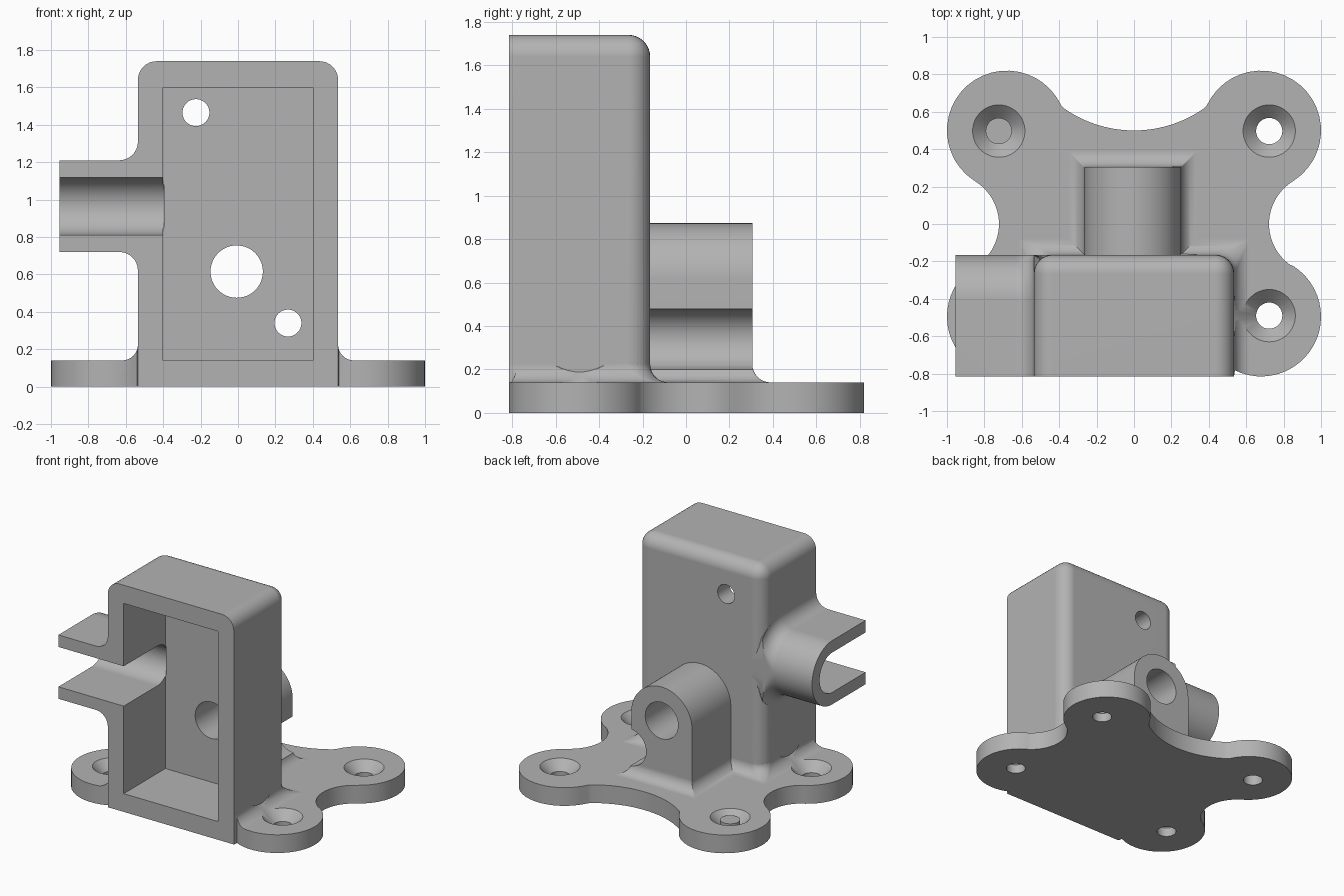
import bpy, bmesh
from math import sin, cos, radians, pi

if "Cube" in bpy.data.objects:
    bpy.data.objects.remove(bpy.data.objects["Cube"], do_unlink=True)

FRONT, BACK = -0.815, -0.165      # housing depth
HALF, TOP = 0.535, 1.74           # housing half width and height
PLATE = 0.14                      # plate thickness
FILLET = 0.085
BOSS_X, BOSS_Z, BOSS_R, BOSS_END = -0.007, 0.615, 0.258, 0.305
ARM_Y, ARM_Z, ARM_R = -0.41, 0.965, 0.245
STEPS = 8


def arc(cx, cy, r, a0, a1, n=24):
    angles = [radians(a0 + (a1 - a0) * i / n) for i in range(n + 1)]
    return [(cx + r * cos(a), cy + r * sin(a)) for a in angles]


def make_object(name, bm):
    bmesh.ops.recalc_face_normals(bm, faces=bm.faces)
    mesh = bpy.data.meshes.new(name)
    bm.to_mesh(mesh)
    bm.free()
    ob = bpy.data.objects.new(name, mesh)
    bpy.context.collection.objects.link(ob)
    return ob


def loft(name, rings):
    """Closed solid through rings with equal point counts."""
    bm = bmesh.new()
    loops = [[bm.verts.new(p) for p in ring] for ring in rings]
    n = len(loops[0])
    for a, b in zip(loops, loops[1:]):
        for i in range(n):
            j = (i + 1) % n
            bm.faces.new((a[i], a[j], b[j], b[i]))
    bm.faces.new(loops[0])
    bm.faces.new(loops[-1])
    return make_object(name, bm)


def prism(name, profile, lo, hi, axis="z"):
    place = {"x": lambda p, q, t: (t, p, q),
             "y": lambda p, q, t: (p, t, q),
             "z": lambda p, q, t: (p, q, t)}[axis]
    return loft(name, [[place(p, q, t) for p, q in profile] for t in (lo, hi)])


def rod(name, cx, cy, r, lo, hi, axis="z"):
    return prism(name, arc(cx, cy, r, 0, 360, 48)[:-1], lo, hi, axis)


def combine(target, tool, operation):
    mod = target.modifiers.new("combine", "BOOLEAN")
    mod.operation, mod.solver, mod.object = operation, "EXACT", tool
    bpy.context.view_layer.objects.active = target
    bpy.ops.object.modifier_apply(modifier=mod.name)
    bpy.data.objects.remove(tool, do_unlink=True)


def skirt(name, x0, x1, y0, y1, corner):
    """Concave fillet that runs from the plate up to a block's walls."""
    rings = []
    for i in range(-1, STEPS + 1):
        a = max(i, 0) / STEPS * pi / 2
        d = FILLET * (1 - sin(a))
        z = PLATE + FILLET * (1 - cos(a)) if i >= 0 else PLATE / 2
        c = max(0.004, corner * sin(a))
        outline = [(x0 - d, y0), (x1 + d, y0)]
        outline += arc(x1 + d - c, y1 + d - c, c, 0, 90, 6)
        outline += arc(x0 - d + c, y1 + d - c, c, 90, 180, 6)
        rings.append([(x, y, z) for x, y in outline])
    return loft(name, rings)


def plate_outline():
    half = [(HALF, FRONT)]
    half += arc(0.68, -0.495, 0.32, -116, 57)
    half += arc(0.99, 0, 0.268, 238.7, 121.3)[1:-1]
    half += arc(0.68, 0.5, 0.32, -57, 154.7)
    half += arc(0, 1.15, 0.65, -52.5, -90, 16)[1:]
    return half + [(-x, y) for x, y in reversed(half[:-1])]


def side_counterbore():
    return rod("counterbore", 0.265, 0.34, 0.14, -0.3, 0.6, "y")


# Lobed base plate with the fillets around housing and boss
bracket = prism("mounting_bracket", plate_outline(), 0, PLATE)
housing_skirt = skirt("housing_skirt", -HALF, HALF, FRONT - 0.1, BACK, 0.1)
combine(housing_skirt, prism("clip", plate_outline(), 0.02, 0.5), "INTERSECT")
combine(bracket, housing_skirt, "UNION")
boss_skirt = skirt("boss_skirt", BOSS_X - BOSS_R, BOSS_X + BOSS_R, -0.25, BOSS_END, 0)
combine(bracket, boss_skirt, "UNION")

# Countersunk screw holes in the lobes
for x in (-0.723, 0.723):
    for y in (-0.49, 0.497):
        sink = loft("countersink", [[(px, py, z) for px, py in arc(x, y, z, 0, 360, 48)[:-1]]
                                    for z in (0.06, 0.3)])
        combine(bracket, sink, "DIFFERENCE")
        combine(bracket, rod("screw_hole", x, y, 0.07, -0.1, 0.12), "DIFFERENCE")
combine(bracket, side_counterbore(), "DIFFERENCE")

# Arched boss behind the housing
arch = [(BOSS_X - BOSS_R, 0.05), (BOSS_X + BOSS_R, 0.05)]
arch += arc(BOSS_X, BOSS_Z, BOSS_R, 0, 180, 40)
boss = prism("boss", arch, -0.25, BOSS_END, "y")
combine(boss, side_counterbore(), "DIFFERENCE")
combine(bracket, boss, "UNION")

# Housing block, rounded everywhere except front and bottom
bm = bmesh.new()
bmesh.ops.create_cube(bm, size=1)
for v in bm.verts:
    v.co = (v.co.x * 2 * HALF, BACK if v.co.y > 0 else FRONT, TOP if v.co.z > 0 else 0)
soft = [e for e in bm.edges
        if not all(v.co.y < BACK - 0.1 for v in e.verts)
        and not all(v.co.z < 0.1 for v in e.verts)]
bmesh.ops.bevel(bm, geom=soft, offset=0.1, offset_type="OFFSET", segments=STEPS,
                profile=0.5, affect="EDGES")
combine(bracket, make_object("housing", bm), "UNION")

# Side arm with a flared root
stations = [(-0.955, ARM_R)]
for i in range(STEPS + 1):
    a = i / STEPS * pi / 2
    stations.append((-HALF - 0.1 * (1 - sin(a)), ARM_R + 0.1 * (1 - cos(a))))
stations.append((-0.45, ARM_R + 0.01))
rings = []
for x, r in stations:
    outline = [(FRONT, ARM_Z + r), (FRONT, ARM_Z - r)] + arc(ARM_Y, ARM_Z, r, -90, 90, 32)
    rings.append([(x, min(y, BACK), z) for y, z in outline])
combine(bracket, loft("side_arm", rings), "UNION")

# Cavity, arm channel and the holes through the back wall
cavity = [(-0.4, PLATE), (0.4, PLATE), (0.4, 1.6), (-0.4, 1.6)]
combine(bracket, prism("cavity", cavity, -1, -0.31, "y"), "DIFFERENCE")
channel = [(-1, ARM_Z + 0.153), (-1, ARM_Z - 0.153)] + arc(ARM_Y, ARM_Z, 0.153, -90, 90, 32)
combine(bracket, prism("channel", channel, -1.1, -0.395, "x"), "DIFFERENCE")
for x, z, r in ((BOSS_X, BOSS_Z, 0.14), (-0.225, 1.465, 0.072), (0.267, 0.34, 0.072)):
    combine(bracket, rod("through_hole", x, z, r, -0.5, 0.5, "y"), "DIFFERENCE")

# Single grey material and shading
grey = bpy.data.materials.new("plain_grey")
grey.use_nodes = True
colour = (0.45, 0.45, 0.45, 1)
grey.diffuse_color = colour
grey.node_tree.nodes["Principled BSDF"].inputs["Base Color"].default_value = colour
bracket.data.materials.clear()
bracket.data.materials.append(grey)
for poly in bracket.data.polygons:
    poly.material_index = 0
bpy.ops.object.select_all(action="DESELECT")
bracket.select_set(True)
bpy.context.view_layer.objects.active = bracket
bpy.ops.object.shade_smooth_by_angle(angle=radians(30))
weighted = bracket.modifiers.new("even_shading", "WEIGHTED_NORMAL")
weighted.keep_sharp = True
